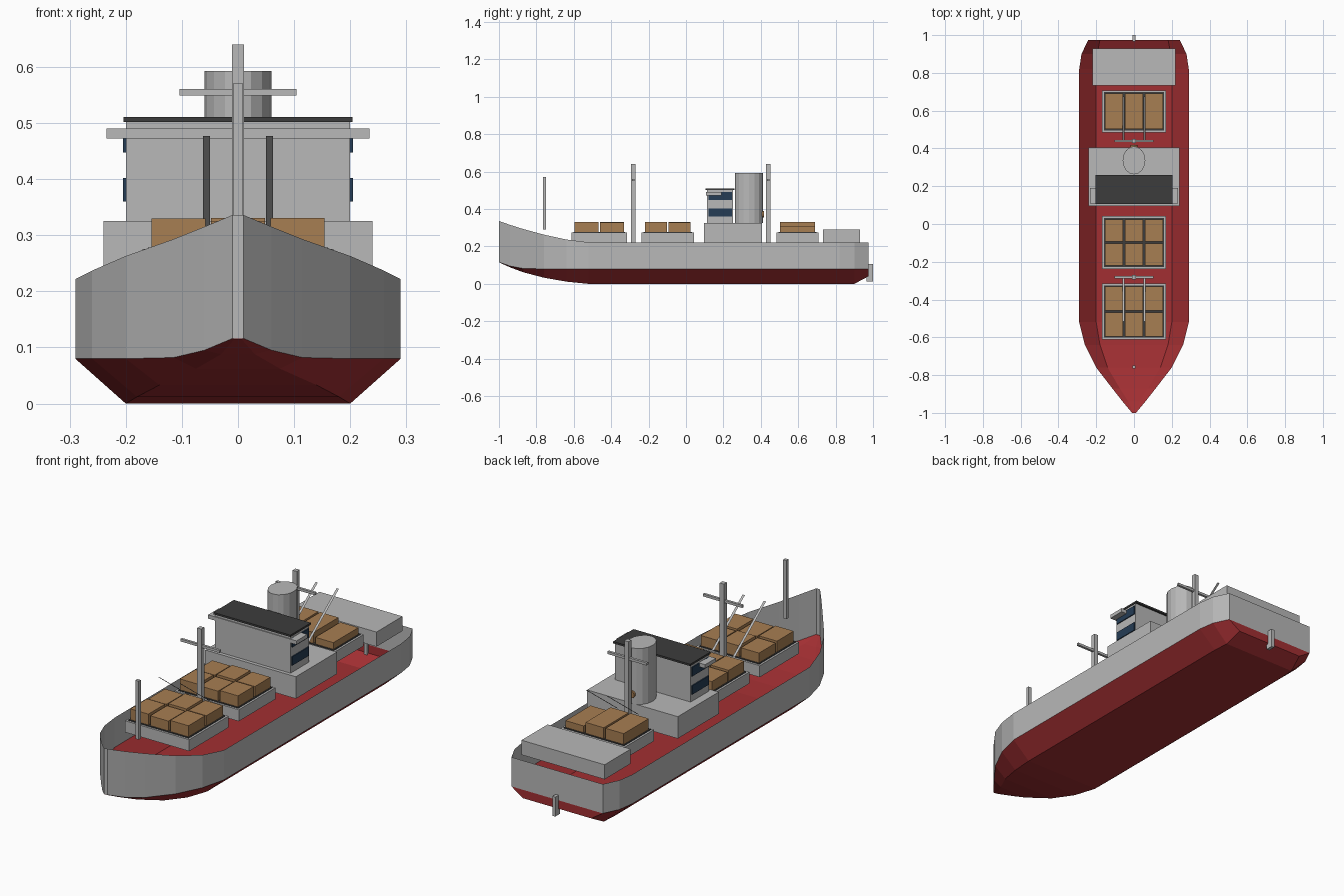
import bpy, bmesh, math
from mathutils import Vector

if "Cube" in bpy.data.objects:
    bpy.data.objects.remove(bpy.data.objects["Cube"], do_unlink=True)


def material(name, rgb):
    m = bpy.data.materials.new(name)
    m.use_nodes = True
    m.diffuse_color = (*rgb, 1)
    m.node_tree.nodes["Principled BSDF"].inputs["Base Color"].default_value = (*rgb, 1)
    return m


GREY = material("light grey paint", (0.48, 0.48, 0.48))
RED = material("hull red", (0.36, 0.028, 0.032))
BROWN = material("cargo brown", (0.39, 0.21, 0.085))
DARK = material("dark grey", (0.045, 0.045, 0.045))
BLUE = material("window blue", (0.018, 0.045, 0.09))


def finish(name, bm, *mats):
    bmesh.ops.recalc_face_normals(bm, faces=bm.faces)
    mesh = bpy.data.meshes.new(name)
    bm.to_mesh(mesh)
    bm.free()
    for m in mats:
        mesh.materials.append(m)
    obj = bpy.data.objects.new(name, mesh)
    bpy.context.collection.objects.link(obj)
    return obj


def box(name, x, y, z, mat):
    """Box given as (low, high) ranges on each axis."""
    bm = bmesh.new()
    bmesh.ops.create_cube(bm, size=1)
    for v in bm.verts:
        v.co = [r[0] + (c + 0.5) * (r[1] - r[0]) for c, r in zip(v.co, (x, y, z))]
    return finish(name, bm, mat)


def cylinder(name, sides, radius, depth, mat):
    bm = bmesh.new()
    bmesh.ops.create_cone(bm, cap_ends=True, segments=sides, radius1=radius,
                          radius2=radius, depth=depth)
    return finish(name, bm, mat)


# Open hull shell: y, half beam, rim z, chine z, half bottom, bottom z
stations = [
    (-1.00, 0.010, 0.336, 0.116, 0.006, 0.115),
    (-0.94, 0.060, 0.315, 0.095, 0.030, 0.088),
    (-0.87, 0.115, 0.293, 0.082, 0.075, 0.062),
    (-0.76, 0.200, 0.263, 0.080, 0.140, 0.033),
    (-0.64, 0.260, 0.237, 0.080, 0.180, 0.012),
    (-0.52, 0.290, 0.222, 0.080, 0.200, 0.000),
    (0.82, 0.290, 0.220, 0.080, 0.200, 0.000),
    (0.90, 0.278, 0.220, 0.080, 0.195, 0.000),
    (0.975, 0.242, 0.220, 0.080, 0.180, 0.040),
]
bm = bmesh.new()
rings = []
for y, beam, rim, chine, floor, keel in stations:
    half = [(beam, rim), (beam, chine), (floor, keel)]
    section = [(-x, z) for x, z in half] + [(x, z) for x, z in reversed(half)]
    rings.append([bm.verts.new((x, y, z)) for x, z in section])
for a, b in zip(rings, rings[1:]):
    for i in range(5):
        face = bm.faces.new((a[i], a[i + 1], b[i + 1], b[i]))
        face.material_index = 0 if i in (0, 4) else 1
for r in (rings[0], rings[-1]):
    bm.faces.new((r[0], r[1], r[4], r[5]))
    bm.faces.new((r[1], r[2], r[3], r[4])).material_index = 1
finish("hull", bm, GREY, RED)

box("rudder", (-0.008, 0.008), (0.965, 1.0), (0.012, 0.105), GREY)

# Hatches loaded with crates
DECK, COAMING = 0.22, 0.275
heights = [0.055, 0.05, 0.056, 0.05, 0.056, 0.052]


def hatch(name, y0, y1, rows):
    box(name + "_coaming", (-0.17, 0.17), (y0, y1), (DECK, COAMING), GREY)
    box(name + "_cover", (-0.16, 0.16), (y0 + 0.01, y1 - 0.01),
        (COAMING, COAMING + 0.003), DARK)
    step = (y1 - y0 - 0.024) / rows
    for r in range(rows):
        for c in range(3):
            x = (c - 1) * 0.106
            y = y0 + 0.012 + (r + 0.5) * step
            h = heights[r * 3 + c] if rows > 1 else (0.055, 0.055, 0.035)[c]
            box(f"{name}_crate", (x - 0.048, x + 0.048),
                (y - step / 2 + 0.005, y + step / 2 - 0.005),
                (COAMING, COAMING + h), BROWN)


hatch("fore_hatch", -0.612, -0.315, 2)
hatch("middle_hatch", -0.237, 0.042, 2)
hatch("aft_hatch", 0.485, 0.708, 1)

# Superstructure
box("house_base", (-0.24, 0.24), (0.095, 0.405), (DECK, 0.325), GREY)
box("bridge", (-0.2, 0.2), (0.112, 0.25), (0.325, 0.502), GREY)
box("bridge_roof", (-0.204, 0.204), (0.105, 0.26), (0.502, 0.511), DARK)
box("bridge_wings", (-0.234, 0.234), (0.108, 0.19), (0.472, 0.49), GREY)
for s in (-1, 1):
    for low, high in ((0.36, 0.402), (0.447, 0.49)):
        box("side_window", sorted((s * 0.198, s * 0.205)), (0.12, 0.245),
            (low, high), BLUE)
box("aft_house", (-0.22, 0.22), (0.733, 0.93), (DECK, 0.29), GREY)

# Oval funnel with a small round float behind it
funnel = cylinder("funnel", 16, 1, 1, GREY)
funnel.scale = (0.06, 0.074, 0.268)
funnel.location = (0, 0.337, 0.459)
ring = cylinder("round_float", 12, 0.018, 0.016, BROWN)
ring.rotation_euler.x = math.pi / 2
ring.location = (0, 0.41, 0.372)


# Masts with cross arms and flat cargo booms
def boom(x, start, end):
    bm = bmesh.new()
    w = Vector((0.006, 0, 0))
    a, b = Vector((x, *start)), Vector((x, *end))
    bm.faces.new([bm.verts.new(p) for p in (a - w, a + w, b + w, b - w)])
    finish("cargo_boom", bm, GREY)


box("foremast", (-0.009, 0.009), (-0.764, -0.748), (0.29, 0.57), GREY)
for y, direction in ((-0.282, -1), (0.44, 1)):
    box("mast", (-0.011, 0.011), (y - 0.011, y + 0.011), (DECK, 0.64), GREY)
    box("cross_arm", (-0.104, 0.104), (y - 0.006, y + 0.006), (0.549, 0.561), GREY)
    for x in (-0.056, 0.056):
        boom(x, (y, 0.3), (y + direction * 0.235, 0.477))
